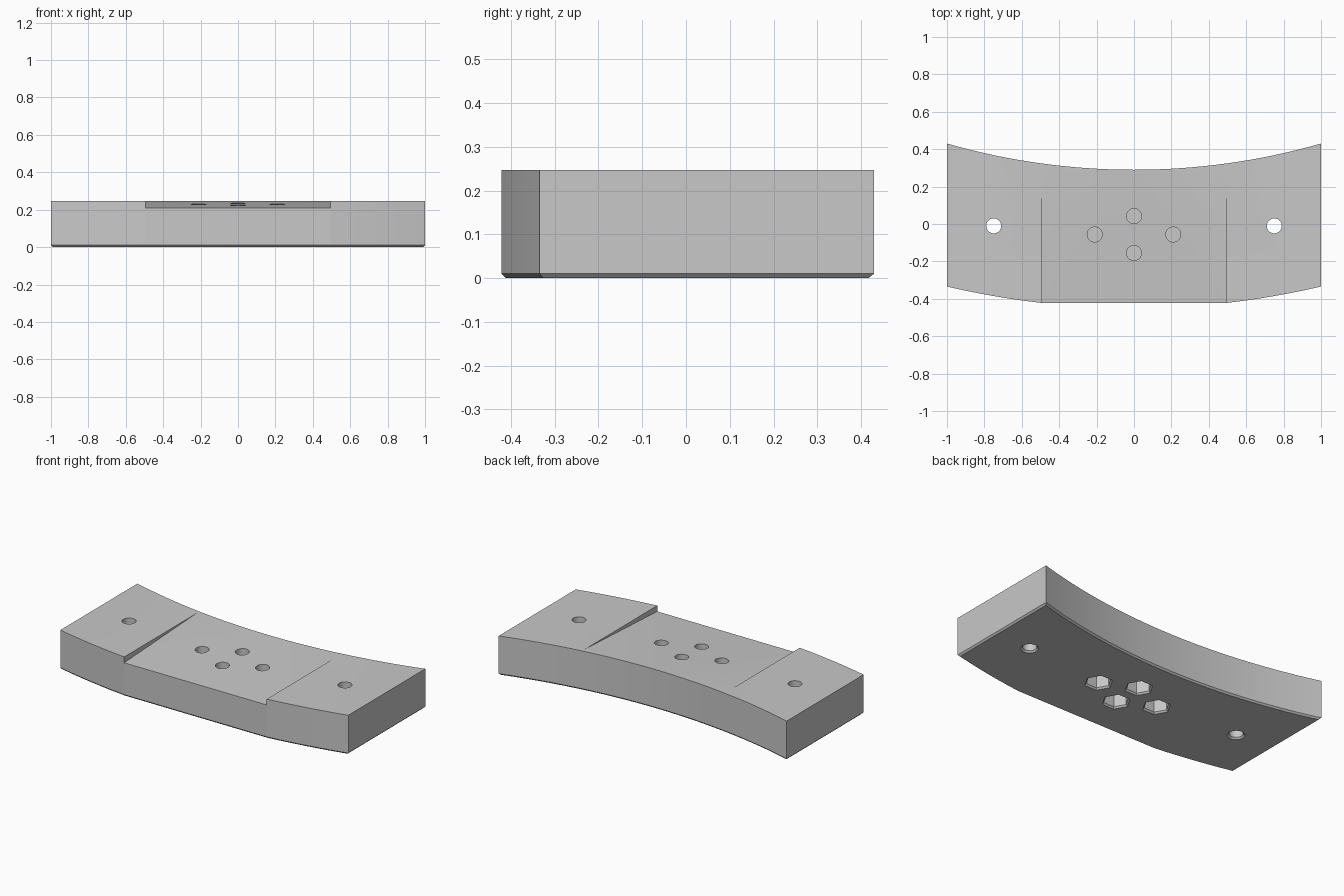
import bpy, bmesh
from math import sqrt, cos, sin, pi, radians

if "Cube" in bpy.data.objects:
    bpy.data.objects.remove(bpy.data.objects["Cube"])

TOP = 0.247
CHAMFER = 0.01
ARC_CENTRE = 3.93
BACK_R, FRONT_R = 3.64, 4.38
FLAT_X = 0.495           # half width of the flat front and of the sloped seat
HOLE_R = 0.04

grey = bpy.data.materials.new("plain grey")
grey.use_nodes = True
colour = (0.58, 0.58, 0.58, 1)
grey.diffuse_color = colour
grey.node_tree.nodes["Principled BSDF"].inputs["Base Color"].default_value = colour


def make_object(name, bm):
    bmesh.ops.recalc_face_normals(bm, faces=bm.faces)
    mesh = bpy.data.meshes.new(name)
    bm.to_mesh(mesh)
    bm.free()
    mesh.materials.append(grey)
    ob = bpy.data.objects.new(name, mesh)
    bpy.context.collection.objects.link(ob)
    return ob


def prism(name, points, offset, bottom_chamfer=0):
    """Extrude a closed outline by an offset, optionally chamfering its base."""
    bm = bmesh.new()
    base = bm.faces.new([bm.verts.new(p) for p in points])
    rim = list(base.edges)
    new = bmesh.ops.extrude_face_region(bm, geom=[base], use_keep_orig=True)["geom"]
    bmesh.ops.translate(bm, vec=offset, verts=[g for g in new if isinstance(g, bmesh.types.BMVert)])
    bmesh.ops.recalc_face_normals(bm, faces=bm.faces)
    if bottom_chamfer:
        bmesh.ops.bevel(bm, geom=rim, offset=bottom_chamfer, segments=1, affect='EDGES')
    return make_object(name, bm)


def stack(name, x, y, rings, sides):
    """Closed upright cutter through rings of (height, radius)."""
    bm = bmesh.new()
    loops = [[bm.verts.new((x + r * cos(2 * pi * i / sides), y + r * sin(2 * pi * i / sides), z))
              for i in range(sides)] for z, r in rings]
    for low, high in zip(loops, loops[1:]):
        for i in range(sides):
            j = (i + 1) % sides
            bm.faces.new((low[i], low[j], high[j], high[i]))
    bm.faces.new(loops[0])
    bm.faces.new(loops[-1])
    return make_object(name, bm)


def cut(body, cutter):
    cutter.hide_render = True
    mod = body.modifiers.new("cut", 'BOOLEAN')
    mod.operation, mod.solver, mod.object = 'DIFFERENCE', 'EXACT', cutter
    bpy.context.view_layer.objects.active = body
    bpy.ops.object.modifier_apply(modifier=mod.name)
    bpy.data.objects.remove(cutter)


def arc(radius, x0, x1, steps):
    xs = [x0 + (x1 - x0) * i / steps for i in range(steps + 1)]
    return [(x, ARC_CENTRE - sqrt(radius ** 2 - x * x), 0) for x in xs]


# Curved block with a flat in the middle of its front
outline = (arc(FRONT_R, -1, -FLAT_X, 6) + arc(FRONT_R, FLAT_X, 1, 6)
           + arc(BACK_R, 1, -1, 32))
body = prism("curved_mounting_block", outline, (0, 0, TOP), CHAMFER)

# Sloped seat, deepest at the front and fading out at the back
slope = (TOP - 0.21) / (0.29 + 0.425)
seat = [(-FLAT_X, y, TOP + slope * (y - 0.29)) for y in (-0.6, 0.6)]
seat += [(-FLAT_X, 0.6, 0.4), (-FLAT_X, -0.6, 0.4)]
cut(body, prism("seat_cutter", seat, (2 * FLAT_X, 0, 0)))


def chamfered(radius, top):
    """Rings for a pocket opened at the underside with a flared mouth."""
    return [(-CHAMFER, radius + 2 * CHAMFER), (CHAMFER, radius), (top, radius)]


# Through holes at the ends
for x in (-0.75, 0.75):
    cut(body, stack("end_hole_cutter", x, -0.01, chamfered(HOLE_R, 0.4), 64))

# Bolt holes from above, hexagonal nut pockets from below, thin web between
for x, y in ((0, 0.042), (0, -0.155), (-0.21, -0.056), (0.21, -0.056)):
    cut(body, stack("bolt_hole_cutter", x, y, [(0.13, HOLE_R), (0.4, HOLE_R)], 64))
    cut(body, stack("nut_pocket_cutter", x, y, chamfered(0.072, 0.12), 6))

# Smooth curves, crisp edges
bpy.ops.object.select_all(action='DESELECT')
body.select_set(True)
bpy.context.view_layer.objects.active = body
bpy.ops.object.shade_smooth_by_angle(angle=radians(6))
